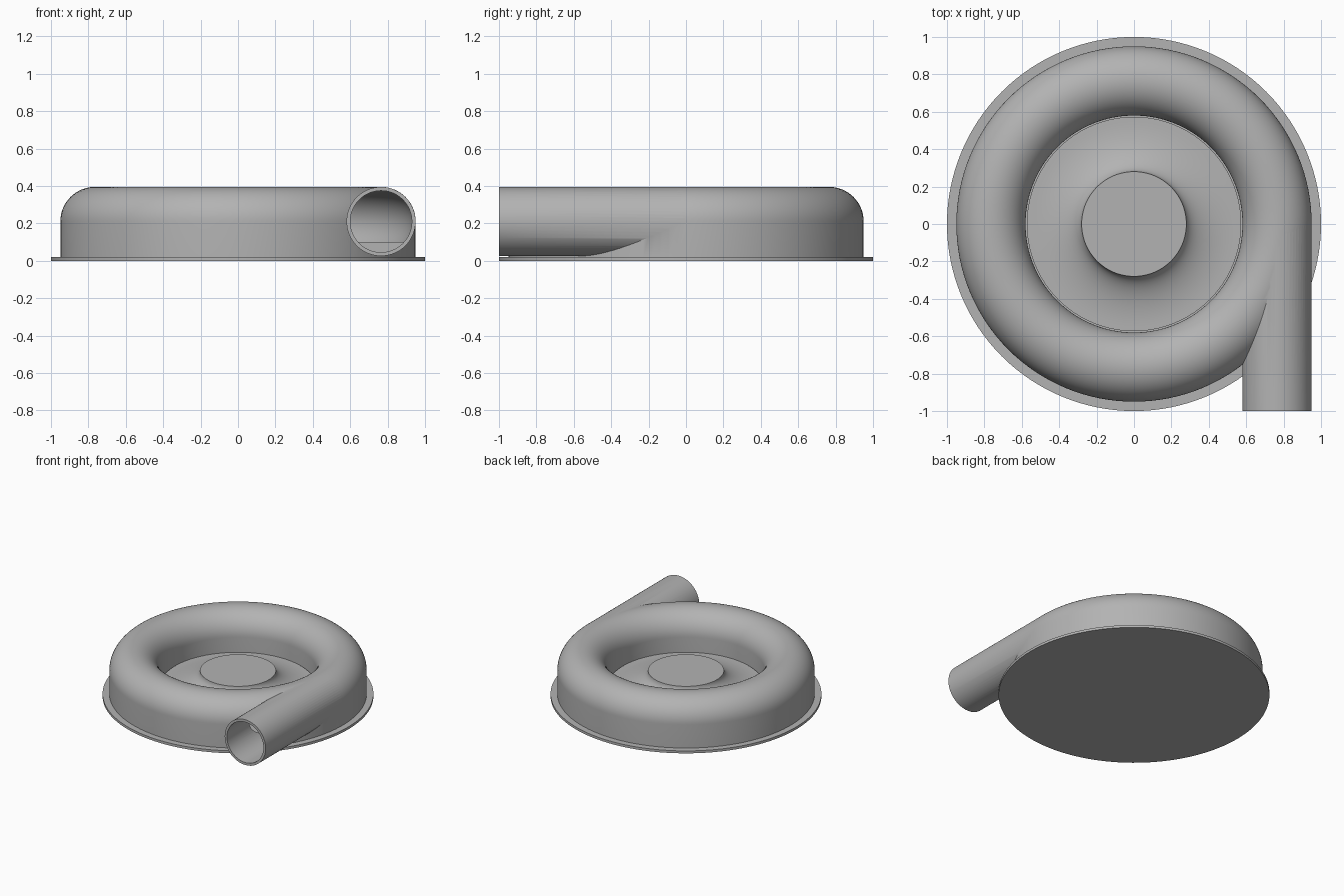
import bpy, bmesh
from math import pi, sin, cos, asin
from mathutils import Matrix, Vector

cube = bpy.data.objects.get("Cube")
if cube:
    bpy.data.objects.remove(cube, do_unlink=True)

grey = bpy.data.materials.new("cast grey")
grey.use_nodes = True
COLOUR = (0.45, 0.45, 0.45, 1)
grey.diffuse_color = COLOUR
grey.node_tree.nodes["Principled BSDF"].inputs["Base Color"].default_value = COLOUR

RING, TUBE, BORE, MID, FLOOR = 0.765, 0.185, 0.165, 0.21, 0.1


def finish(name, bm):
    bmesh.ops.recalc_face_normals(bm, faces=bm.faces)
    mesh = bpy.data.meshes.new(name)
    bm.to_mesh(mesh)
    bm.free()
    mesh.materials.append(grey)
    obj = bpy.data.objects.new(name, mesh)
    bpy.context.collection.objects.link(obj)
    return obj


def lathe(name, profile, closed=False, steps=128):
    """Revolve (radius, height) points about the z axis."""
    bm = bmesh.new()
    verts = [bm.verts.new((r, 0, z)) for r, z in profile]
    pairs = list(zip(verts, verts[1:]))
    if closed:
        pairs.append((verts[-1], verts[0]))
    edges = [bm.edges.new(p) for p in pairs]
    bmesh.ops.spin(bm, geom=verts + edges, cent=(0, 0, 0), axis=(0, 0, 1),
                   angle=2 * pi, steps=steps, use_merge=False)
    bmesh.ops.remove_doubles(bm, verts=bm.verts, dist=1e-5)
    return finish(name, bm)


def straight_tube(name, radius, front, back):
    bm = bmesh.new()
    place = Matrix.Translation((RING, (front + back) / 2, MID)) @ Matrix.Rotation(pi / 2, 4, 'X')
    bmesh.ops.create_cone(bm, cap_ends=True, segments=64, radius1=radius,
                          radius2=radius, depth=back - front, matrix=place)
    return finish(name, bm)


def combine(target, other, operation):
    bpy.context.view_layer.objects.active = target
    mod = target.modifiers.new(operation, 'BOOLEAN')
    mod.operation = operation
    mod.solver = 'EXACT'
    mod.object = other
    bpy.ops.object.modifier_apply(modifier=mod.name)
    bpy.data.objects.remove(other, do_unlink=True)


def arc(radius, start, end, n):
    return [(RING + radius * cos(start + (end - start) * i / n),
             MID + radius * sin(start + (end - start) * i / n)) for i in range(n + 1)]


# Base plate
plate = lathe("base_plate", [(0, 0), (1, 0), (1, 0.02), (0, 0.02)])

# Ring housing with rounded top, joined to the straight outlet pipe
housing = lathe("ring_housing", [(RING - TUBE, 0.01), (RING + TUBE, 0.01)]
                + arc(TUBE, 0, pi, 32), closed=True)
combine(housing, straight_tube("outlet_pipe", TUBE - 0.0005, -1, 0.003), 'UNION')

# Hollow flow channel and pipe bore
low = asin((FLOOR - MID) / BORE)
combine(housing, lathe("channel_cutter", arc(BORE, low, pi - low, 36), closed=True),
        'DIFFERENCE')
combine(housing, straight_tube("bore_cutter", BORE - 0.0005, -1.1, 0.003), 'DIFFERENCE')

# Central hub flaring down to a flat disc
flare = [(0.55 - 0.27 * cos(t * pi / 32), MID - 0.12 * sin(t * pi / 32)) for t in range(17)]
hub = lathe("flared_hub", [(0, MID)] + flare + [(0.573, 0.09), (0.573, 0.015), (0, 0.015)])

for obj in (plate, housing, hub):
    bpy.ops.object.select_all(action='DESELECT')
    obj.select_set(True)
    bpy.context.view_layer.objects.active = obj
    bpy.ops.object.shade_smooth_by_angle(angle=pi / 6)
